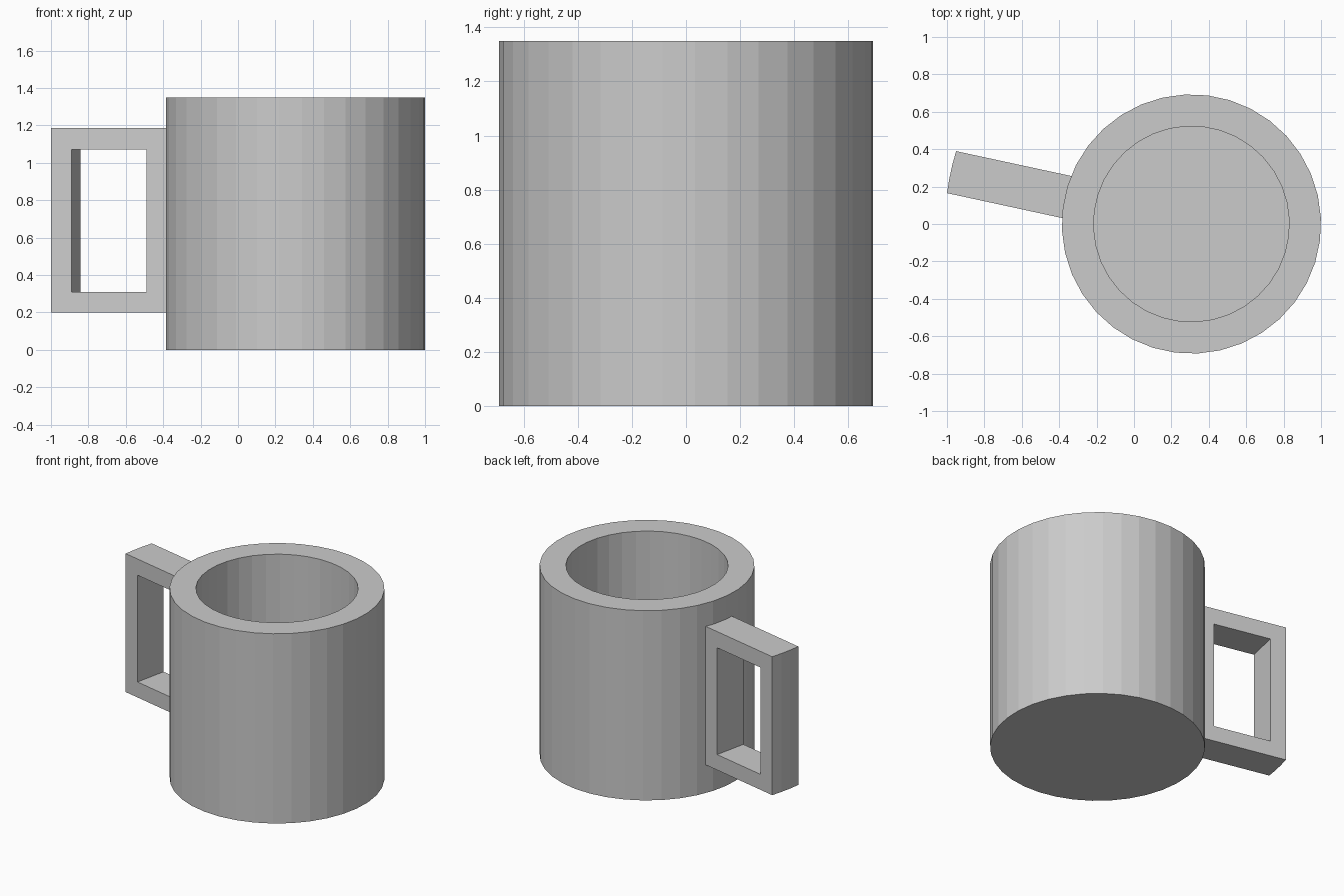
import bpy
import bmesh
from math import cos, sin, radians
from mathutils import Matrix

if "Cube" in bpy.data.objects:
    bpy.data.objects.remove(bpy.data.objects["Cube"])

grey = bpy.data.materials.new("plain grey")
grey.use_nodes = True
colour = (0.6, 0.6, 0.6, 1)
grey.diffuse_color = colour
grey.node_tree.nodes["Principled BSDF"].inputs["Base Color"].default_value = colour

SIDES = 36
RADIUS, INNER, HEIGHT, FLOOR = 0.693, 0.523, 1.35, 0.17
TURN = radians(167.8)      # direction the handle points
CENTRE = Matrix.Translation((0.307, 0, 0))


def make_object(name, bm, matrix):
    bmesh.ops.recalc_face_normals(bm, faces=bm.faces)
    bm.transform(matrix)
    mesh = bpy.data.meshes.new(name)
    bm.to_mesh(mesh)
    bm.free()
    mesh.materials.append(grey)
    obj = bpy.data.objects.new(name, mesh)
    bpy.context.collection.objects.link(obj)
    return obj


# Cup body: rings from the outer base, over the rim, down to the inner floor
bm = bmesh.new()
rings = []
for r, z in [(RADIUS, 0), (RADIUS, HEIGHT), (INNER, HEIGHT), (INNER, FLOOR)]:
    angles = [radians(5 + 360 * i / SIDES) for i in range(SIDES)]
    rings.append([bm.verts.new((r * cos(a), r * sin(a), z)) for a in angles])
for low, high in zip(rings, rings[1:]):
    for i in range(SIDES):
        j = (i + 1) % SIDES
        bm.faces.new((low[i], low[j], high[j], high[i]))
bm.faces.new(rings[0])
bm.faces.new(rings[-1])
make_object("cup_body", bm, CENTRE @ Matrix.Rotation(TURN, 4, "Z"))

# Handle: straight bar outline with a slightly rounded outer end, extruded up
REACH, HALF = 1.317, 0.115
outline = [(0.6, -HALF)]
outline += [(REACH * cos(radians(a)), REACH * sin(radians(a))) for a in (-5, -1.7, 1.7, 5)]
outline += [(0.6, HALF)]
bm = bmesh.new()
base = bm.faces.new([bm.verts.new((u, w, 0.2)) for u, w in outline])
grown = bmesh.ops.extrude_face_region(bm, geom=[base])
top = [v for v in grown["geom"] if isinstance(v, bmesh.types.BMVert)]
bmesh.ops.translate(bm, verts=top, vec=(0, 0, 0.985))
place = CENTRE @ Matrix.Rotation(TURN, 4, "Z")
handle = make_object("handle", bm, place)

# Finger opening cut through the handle
bm = bmesh.new()
bmesh.ops.create_cube(bm, size=1)
bm.transform(Matrix.Translation((0.995, 0, 0.69)) @ Matrix.Diagonal((0.41, 0.6, 0.76, 1)))
cutter = make_object("handle_opening_cutter", bm, place)
cutter.hide_render = True
cutter.hide_viewport = True
cut = handle.modifiers.new("opening", "BOOLEAN")
cut.operation = "DIFFERENCE"
cut.solver = "EXACT"
cut.object = cutter
